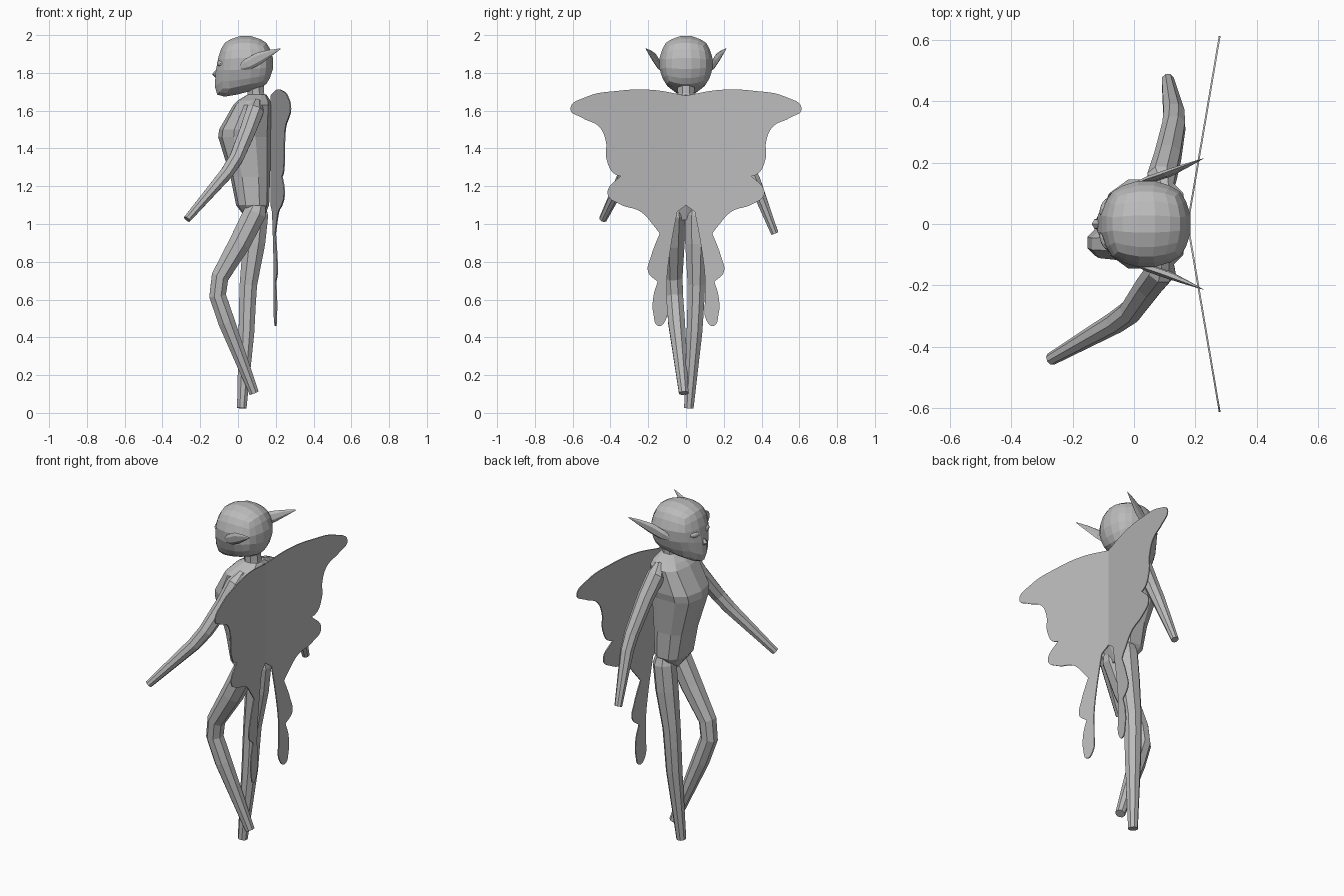
import bpy, bmesh, math
from mathutils import Vector, Matrix

if "Cube" in bpy.data.objects:
    bpy.data.objects.remove(bpy.data.objects["Cube"], do_unlink=True)

grey = bpy.data.materials.new("plain_grey")
grey.use_nodes = True
GREY = (0.5, 0.5, 0.5, 1)
grey.diffuse_color = GREY
grey.node_tree.nodes["Principled BSDF"].inputs["Base Color"].default_value = GREY


def finish(name, bm):
    bmesh.ops.recalc_face_normals(bm, faces=bm.faces)
    me = bpy.data.meshes.new(name)
    bm.to_mesh(me)
    bm.free()
    me.materials.append(grey)
    ob = bpy.data.objects.new(name, me)
    bpy.context.collection.objects.link(ob)
    return ob


def loft(name, rings):
    """Skin a list of equal-length point rings and cap both ends."""
    bm = bmesh.new()
    loops = [[bm.verts.new(p) for p in ring] for ring in rings]
    n = len(loops[0])
    for a, b in zip(loops, loops[1:]):
        for i in range(n):
            j = (i + 1) % n
            bm.faces.new((a[i], a[j], b[j], b[i]))
    bm.faces.new(loops[0])
    bm.faces.new(loops[-1])
    return finish(name, bm)


def limb(name, path, sides=8, flat=1.0):
    """Tube through (x, y, z, radius) stations; flat squashes it in y."""
    pts = [Vector(p[:3]) for p in path]
    rings = []
    for i, p in enumerate(pts):
        d = (pts[min(i + 1, len(pts) - 1)] - pts[max(i - 1, 0)]).normalized()
        u = (Vector((0, 1, 0)) - d * d.y).normalized()
        w = d.cross(u)
        r = path[i][3]
        rings.append([p + r * (flat * math.cos(a) * u + math.sin(a) * w)
                      for a in [(k + 0.5) * math.tau / sides for k in range(sides)]])
    return loft(name, rings)


# Torso: height, front x, back x, half width
torso = []
for z, front, back, half in [(1.02, 0.05, 0.13, 0.05), (1.1, -0.01, 0.165, 0.11),
                             (1.25, -0.04, 0.17, 0.115), (1.46, -0.105, 0.175, 0.14),
                             (1.50, -0.10, 0.175, 0.15), (1.63, -0.025, 0.175, 0.15),
                             (1.655, 0.0, 0.17, 0.12), (1.685, 0.05, 0.15, 0.05)]:
    ring = []
    for k in range(10):
        a = k * math.tau / 10
        c, s = math.cos(a), math.sin(a)
        shape = lambda t: math.copysign(abs(t) ** 0.75, t)
        ring.append(((front + back) / 2 - (back - front) / 2 * shape(c), half * shape(s), z))
    torso.append(ring)
loft("torso", torso)

limb("neck", [(0.1, 0, 1.64, 0.055), (0.095, 0, 1.69, 0.047), (0.09, 0, 1.78, 0.05)])

# Head: boxy sphere with the lower front drawn into a chin
bm = bmesh.new()
bmesh.ops.create_cube(bm, size=2)
bmesh.ops.subdivide_edges(bm, edges=bm.edges, cuts=4, use_grid_fill=True)
for v in bm.verts:
    p = v.co.normalized() * 0.9 + v.co * 0.1
    p.x, p.y, p.z = [max(-1, min(1, c)) for c in p]
    chin = max(0, -p.z) * max(0, -p.x)
    v.co = (0.04 + 0.15 * (p.x - 0.5 * chin), 0.145 * p.y * (1 - 0.7 * chin),
            1.85 + 0.15 * (p.z - 0.7 * chin))
finish("head", bm)

limb("nose", [(-0.09, 0, 1.84, 0.006), (-0.12, 0, 1.79, 0.018), (-0.10, 0, 1.765, 0.008)], 6)

# Ears and eyes, one per side
for side, tag in ((1, "right"), (-1, "left")):
    limb(tag + "_ear", [(-0.01, side * 0.125, 1.82, 0.008), (0.05, side * 0.145, 1.845, 0.03),
                        (0.11, side * 0.165, 1.877, 0.032), (0.17, side * 0.19, 1.905, 0.018),
                        (0.225, side * 0.213, 1.928, 0.002)], 6, 0.4)
    bm = bmesh.new()
    bmesh.ops.create_icosphere(bm, subdivisions=2, radius=1, matrix=(
        Matrix.Translation((-0.095, side * 0.055, 1.85))
        @ Matrix.Rotation(side * -0.4, 4, "Z") @ Matrix.Diagonal((0.014, 0.032, 0.016, 1))))
    finish(tag + "_eye", bm)

# Arms
limb("left_arm", [(0.1, -0.1, 1.645, 0.025), (0.09, -0.15, 1.60, 0.05),
                  (0.05, -0.2, 1.49, 0.046), (-0.01, -0.285, 1.345, 0.04),
                  (-0.06, -0.32, 1.27, 0.037), (-0.27, -0.44, 1.025, 0.021)])
limb("right_arm", [(0.1, 0.1, 1.645, 0.025), (0.09, 0.15, 1.60, 0.05),
                   (0.11, 0.22, 1.49, 0.046), (0.13, 0.32, 1.31, 0.04),
                   (0.13, 0.36, 1.23, 0.037), (0.11, 0.47, 0.95, 0.021)])

# Legs: one bent, one straight
limb("left_leg", [(0.11, -0.055, 1.12, 0.04), (0.09, -0.06, 1.06, 0.065),
                  (0.01, -0.065, 0.9, 0.062), (-0.095, -0.065, 0.72, 0.05),
                  (-0.108, -0.06, 0.62, 0.048), (-0.06, -0.05, 0.48, 0.048),
                  (0.085, -0.012, 0.105, 0.027)])
limb("right_leg", [(0.1, 0.055, 1.12, 0.04), (0.1, 0.055, 1.05, 0.065),
                   (0.085, 0.055, 0.9, 0.064), (0.055, 0.055, 0.68, 0.05),
                   (0.05, 0.052, 0.58, 0.048), (0.045, 0.045, 0.43, 0.045),
                   (0.02, 0.015, 0.025, 0.027)])

# Wings: (distance out, height) outlines, a trailing 1 marks a sharp corner
FOREWING = [(0, 1.68, 1), (0.18, 1.71), (0.36, 1.705), (0.53, 1.672), (0.612, 1.61),
            (0.55, 1.562), (0.46, 1.515), (0.425, 1.44), (0.42, 1.34), (0.37, 1.26),
            (0.29, 1.27), (0.2, 1.34), (0, 1.35, 1)]
HINDWING = [(0, 1.45, 1), (0.22, 1.34), (0.35, 1.25), (0.415, 1.16), (0.35, 1.105),
            (0.24, 1.065), (0.17, 0.99), (0.135, 0.945, 1), (0.06, 1.05), (0, 1.1, 1)]
TAIL = [(0.04, 1.1, 1), (0.135, 0.96, 1), (0.185, 0.83), (0.2, 0.745), (0.15, 0.695, 1),
        (0.172, 0.62), (0.172, 0.52), (0.145, 0.46), (0.108, 0.49), (0.1, 0.6),
        (0.1, 0.72), (0.085, 0.85)]


def wing(name, outline, side):
    cu = bpy.data.curves.new(name, "CURVE")
    cu.dimensions = "2D"
    cu.fill_mode = "BOTH"
    cu.extrude = 0.003
    cu.resolution_u = 6
    sp = cu.splines.new("BEZIER")
    sp.bezier_points.add(len(outline) - 1)
    sp.use_cyclic_u = True
    for bp, p in zip(sp.bezier_points, outline):
        bp.co = (p[0] * side, p[1], 0)
        bp.handle_left_type = bp.handle_right_type = "VECTOR" if len(p) > 2 else "AUTO"
    tmp = bpy.data.objects.new(name, cu)
    bpy.context.collection.objects.link(tmp)
    bpy.context.view_layer.update()
    bm = bmesh.new()
    bm.from_mesh(tmp.to_mesh())
    bpy.data.objects.remove(tmp)
    bmesh.ops.remove_doubles(bm, verts=bm.verts, dist=0.0001)
    # Stand the flat sheet upright and sweep it backward from the spine
    for v in bm.verts:
        out, up, thick = v.co
        v.co = (0.175 + 0.17 * abs(out) + thick, out, up)
    finish(name, bm)


for side, tag in ((1, "right"), (-1, "left")):
    for part, outline in (("forewing", FOREWING), ("hindwing", HINDWING), ("wing_tail", TAIL)):
        wing(tag + "_" + part, outline, side)
